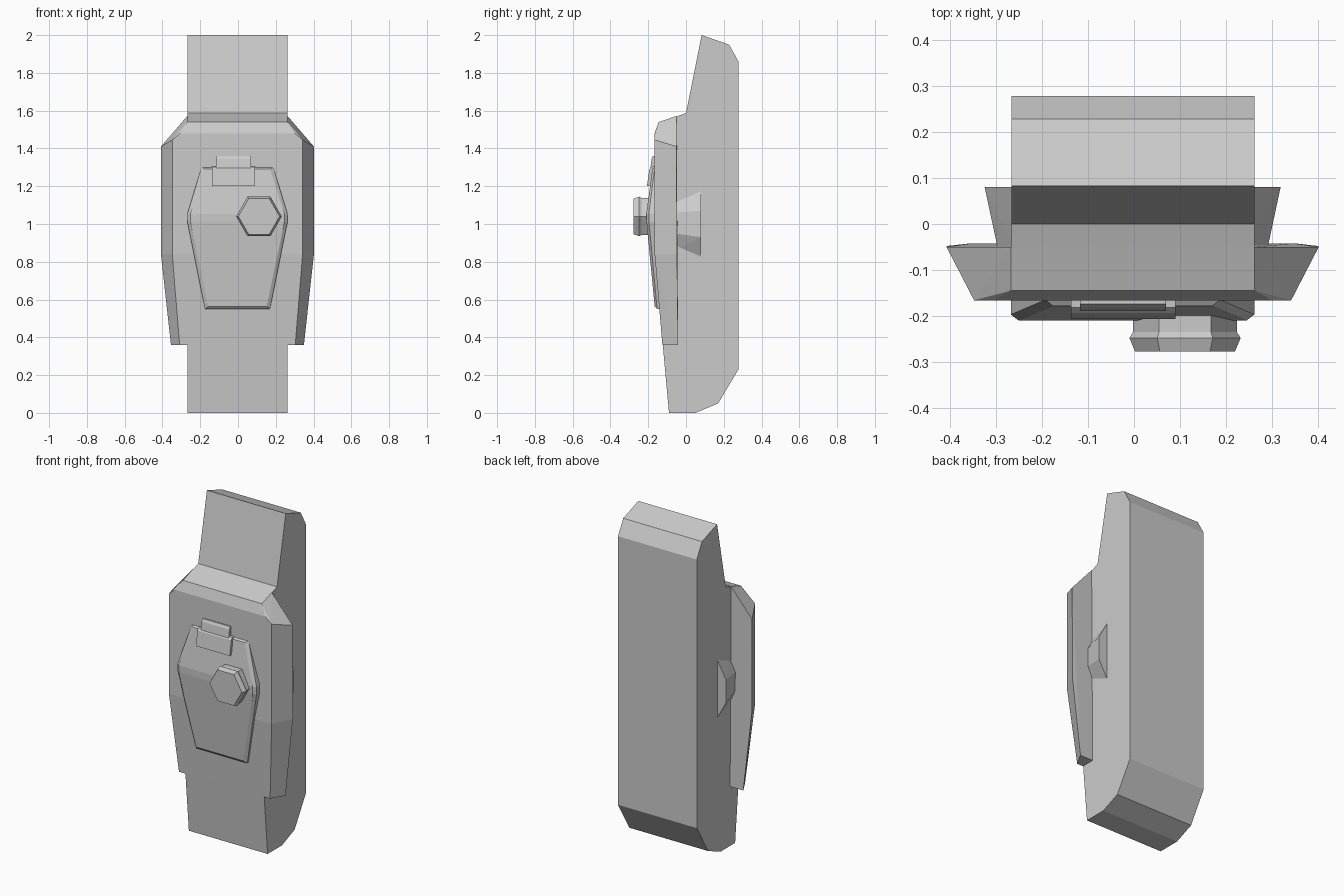
import bpy, bmesh, math

if "Cube" in bpy.data.objects:
    bpy.data.objects.remove(bpy.data.objects["Cube"])

CX = -0.003  # shared centre line of body, collar and hatch


def finish(name, bm):
    bmesh.ops.recalc_face_normals(bm, faces=bm.faces[:])
    mesh = bpy.data.meshes.new(name)
    bm.to_mesh(mesh)
    bm.free()
    obj = bpy.data.objects.new(name, mesh)
    bpy.context.collection.objects.link(obj)
    return obj


def extrude_x(name, profile, x0, x1):
    """Extrude a (y, z) profile along x."""
    bm = bmesh.new()
    face = bm.faces.new([bm.verts.new((x0, y, z)) for y, z in profile])
    new = bmesh.ops.extrude_face_region(bm, geom=[face])["geom"]
    verts = [g for g in new if isinstance(g, bmesh.types.BMVert)]
    bmesh.ops.translate(bm, verts=verts, vec=(x1 - x0, 0, 0))
    return finish(name, bm)


def hull(name, points):
    """Convex solid around the points, with flat areas merged."""
    bm = bmesh.new()
    for p in points:
        bm.verts.new(p)
    res = bmesh.ops.convex_hull(bm, input=bm.verts[:])
    loose = [v for v in bm.verts if not v.link_faces]
    bmesh.ops.delete(bm, geom=loose, context="VERTS")
    bmesh.ops.dissolve_limit(bm, angle_limit=math.radians(1),
                             verts=bm.verts[:], edges=bm.edges[:])
    return finish(name, bm)


def both_sides(half):
    return [(CX + s * x, y, z) for s in (-1, 1) for x, y, z in half]


# Main body slab
extrude_x("body", [
    (-0.09, 0), (0.05, 0), (0.17, 0.05), (0.278, 0.23), (0.278, 1.86),
    (0.228, 1.95), (0.083, 2.0), (0, 1.587), (-0.143, 1.537),
    (-0.164, 1.478), (-0.164, 0.84), (-0.123, 0.36)], -0.267, 0.262)

# Wide front collar with bevelled sides
hull("front_collar", both_sides([
    (0.265, -0.145, 1.54), (0.303, -0.166, 1.48), (0.345, -0.166, 1.445),
    (0.345, -0.166, 0.84), (0.306, -0.125, 0.36),
    (0.265, -0.05, 1.572), (0.405, -0.05, 1.41), (0.405, -0.048, 0.84),
    (0.352, -0.042, 0.36)]))

# Small wedge lugs on both flanks
for side, s in (("left", -1), ("right", 1)):
    hull(side + "_lug", [(CX + s * x, y, z) for x, y, z in (
        (0.25, 0.08, 0.80), (0.25, 0.08, 1.20),
        (0.322, 0.08, 0.93), (0.322, 0.08, 1.07),
        (0.25, -0.06, 0.86), (0.25, -0.06, 1.14),
        (0.292, -0.06, 0.95), (0.292, -0.06, 1.06))])

# Coffin shaped hatch: half outline as x, front y, z, chamfered at the rim
outline = [(0.19, -0.178, 1.30), (0.265, -0.210, 1.055),
           (0.265, -0.209, 1.01), (0.172, -0.166, 0.55)]
hatch = []
for x, y, z in outline:
    inset_z = 1.03 + (z - 1.03) * 0.97
    hatch += [(x, -0.13, z), (x, y + 0.013, z), (x - 0.017, y, inset_z)]
hull("hatch", both_sides(hatch))

# Hinge across the hatch top
extrude_x("hinge_plate", [(-0.15, 1.305), (-0.182, 1.303), (-0.194, 1.29),
                          (-0.207, 1.20), (-0.16, 1.20)], -0.137, 0.09)
extrude_x("hinge_tab", [(-0.155, 1.36), (-0.174, 1.36), (-0.182, 1.345),
                        (-0.192, 1.27), (-0.155, 1.27)], -0.117, 0.07)

# Hexagonal knob, lofted through rings along y
bm = bmesh.new()
rings = []
for y, r in ((-0.18, 0.113), (-0.235, 0.113), (-0.248, 0.121), (-0.277, 0.109)):
    rings.append([bm.verts.new((0.111 + r * math.cos(k * math.pi / 3), y,
                                1.04 + r * math.sin(k * math.pi / 3)))
                  for k in range(6)])
for a, b in zip(rings, rings[1:]):
    for k in range(6):
        n = (k + 1) % 6
        bm.faces.new((a[k], a[n], b[n], b[k]))
bm.faces.new(rings[0])
bm.faces.new(rings[-1])
finish("hex_knob", bm)
